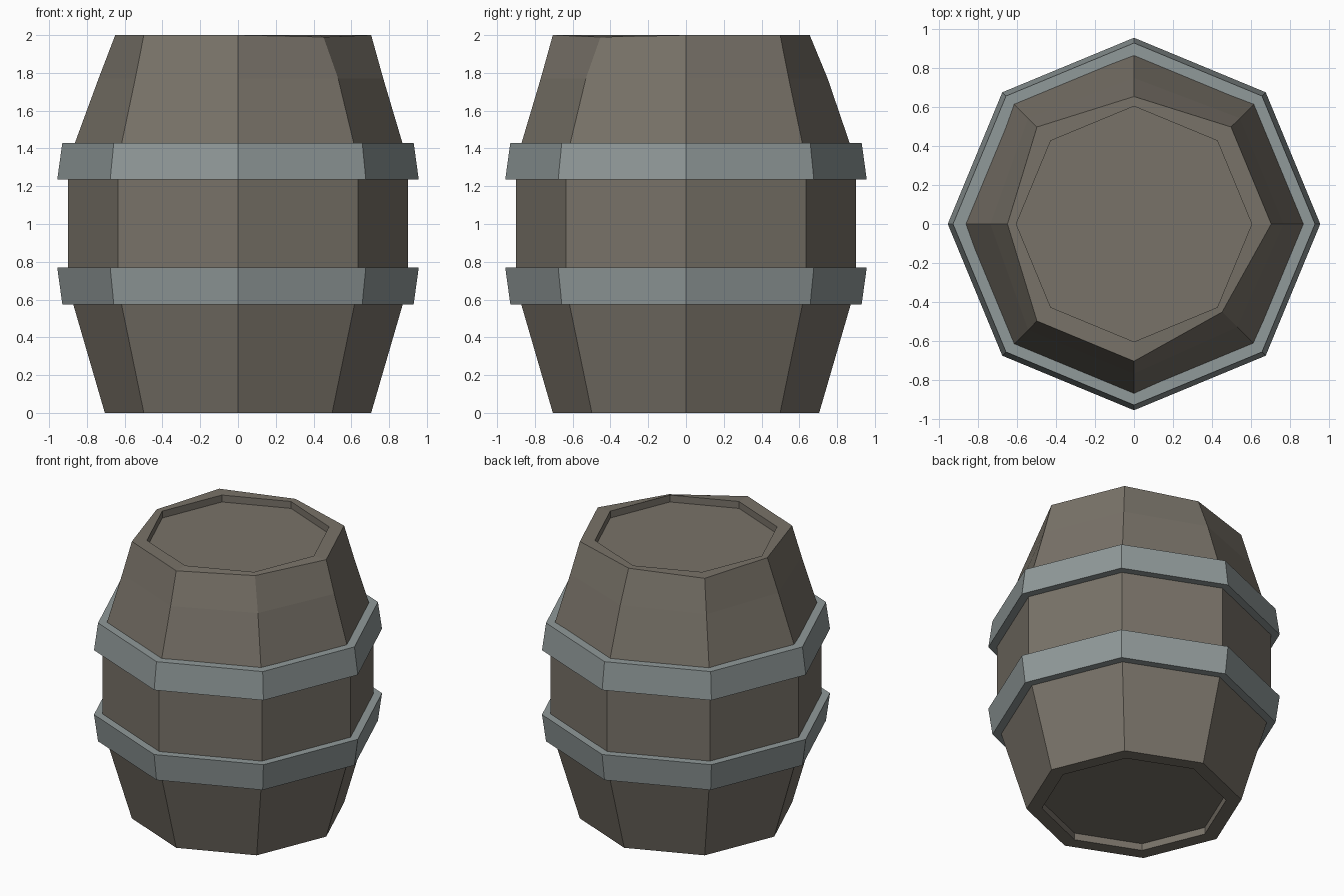
import bpy
import bmesh
from math import cos, sin, pi

if "Cube" in bpy.data.objects:
    bpy.data.objects.remove(bpy.data.objects["Cube"])

SIDES = 8


def material(name, rgb):
    m = bpy.data.materials.new(name)
    m.diffuse_color = (*rgb, 1)
    m.use_nodes = True
    m.node_tree.nodes["Principled BSDF"].inputs["Base Color"].default_value = m.diffuse_color
    return m


def lathe(name, profile, mat, closed=False, dents=None):
    """Spin an (r, z) profile into an octagon; dents override single corners."""
    dents = dents or {}
    bm = bmesh.new()
    rings = []
    for row, (r, z) in enumerate(profile):
        ring = []
        for i in range(SIDES):
            rr, zz = dents.get((row, i), (r, z))
            a = 2 * pi * i / SIDES
            ring.append(bm.verts.new((rr * cos(a), rr * sin(a), zz)))
        rings.append(ring)
    pairs = list(zip(rings, rings[1:]))
    if closed:
        pairs.append((rings[-1], rings[0]))
    else:
        bm.faces.new(rings[0])
        bm.faces.new(rings[-1])
    for a, b in pairs:
        for i in range(SIDES):
            j = (i + 1) % SIDES
            bm.faces.new((a[i], a[j], b[j], b[i]))
    bmesh.ops.recalc_face_normals(bm, faces=bm.faces)
    me = bpy.data.meshes.new(name)
    bm.to_mesh(me)
    bm.free()
    ob = bpy.data.objects.new(name, me)
    bpy.context.collection.objects.link(ob)
    me.materials.append(mat)
    return ob


wood = material("wood", (0.19, 0.17, 0.14))
iron = material("iron", (0.28, 0.32, 0.32))

# Barrel body with recessed ends and three worn corners on the top rim
body = [(0.605, 0.05), (0.605, 0), (0.705, 0), (0.90, 0.67), (0.90, 1.33),
        (0.769, 1.77), (0.705, 2), (0.605, 2), (0.605, 1.95)]
worn = {(6, 4): (0.65, 2), (5, 4): (0.738, 1.77),
        (6, 2): (0.655, 2), (5, 2): (0.75, 1.77),
        (6, 7): (0.64, 1.99), (5, 7): (0.75, 1.77)}
lathe("barrel_body", body, wood, dents=worn)

# Two flared hoops, mirrored about mid height
hoop = [(0.85, 0.575), (0.93, 0.575), (0.957, 0.77), (0.88, 0.77)]
lathe("lower_hoop", hoop, iron, closed=True)
lathe("upper_hoop", [(r, 2.005 - z) for r, z in hoop], iron, closed=True)
